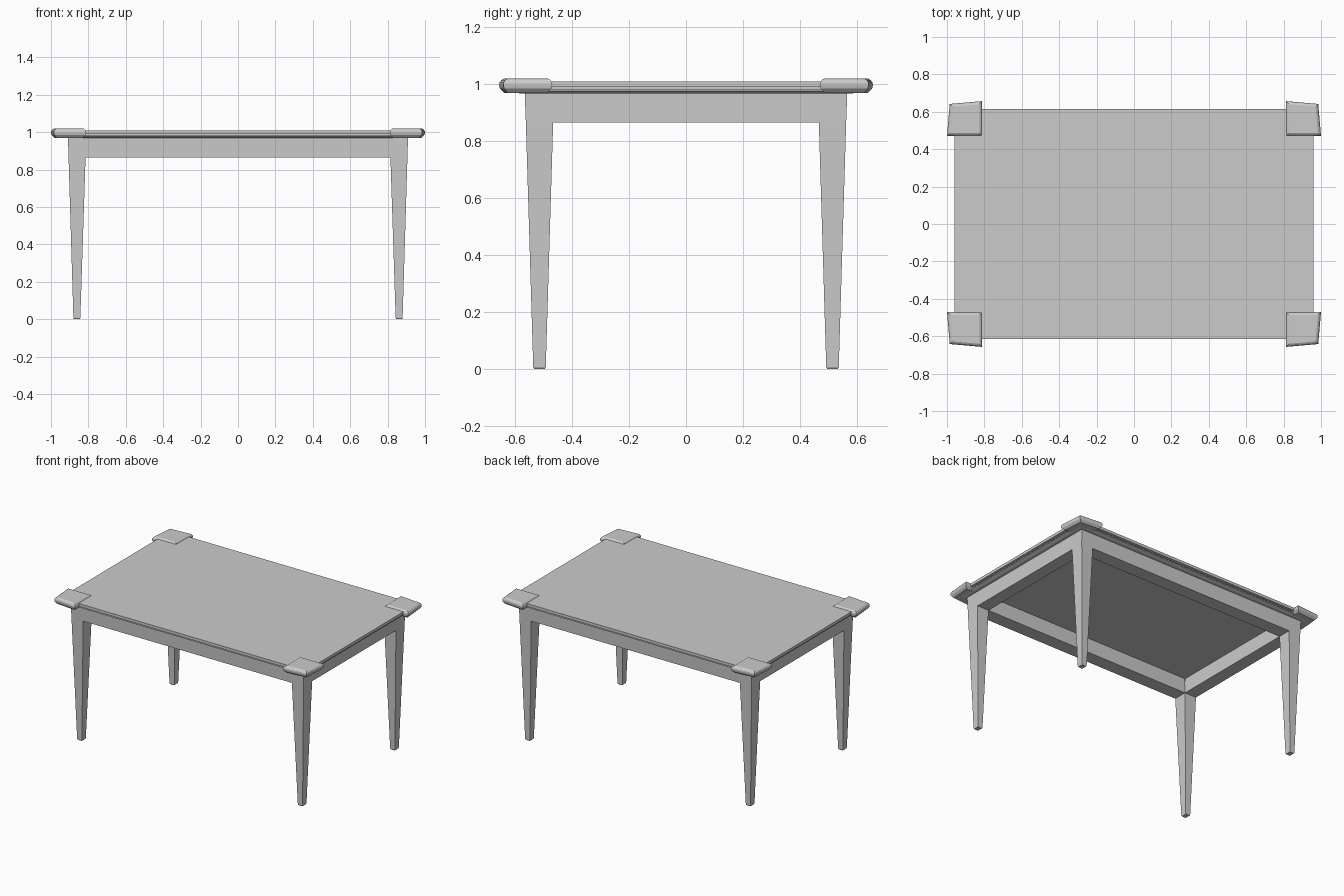
import bpy, bmesh

if "Cube" in bpy.data.objects:
    bpy.data.objects.remove(bpy.data.objects["Cube"])


def loft(name, rings, mirror=False):
    """Closed solid through stacked rings of corner points."""
    bm = bmesh.new()
    loops = [[bm.verts.new(p) for p in ring] for ring in rings]
    n = len(loops[0])
    for a, b in zip(loops, loops[1:]):
        for i in range(n):
            j = (i + 1) % n
            bm.faces.new((a[i], a[j], b[j], b[i]))
    bm.faces.new(loops[0][::-1])
    bm.faces.new(loops[-1])
    bmesh.ops.recalc_face_normals(bm, faces=bm.faces)
    me = bpy.data.meshes.new(name)
    bm.to_mesh(me)
    bm.free()
    ob = bpy.data.objects.new(name, me)
    bpy.context.collection.objects.link(ob)
    if mirror:
        m = ob.modifiers.new("mirror", 'MIRROR')
        m.use_axis = (True, True, False)
        m.use_mirror_merge = False
    return ob


def rect(x0, x1, y0, y1, z):
    return [(x0, y0, z), (x1, y0, z), (x1, y1, z), (x0, y1, z)]


def inset_rect(d, z):
    return rect(-0.96 + d, 0.96 - d, -0.615 + d, 0.615 - d, z)


# Table top with a grooved edge
loft("table_top", [inset_rect(d, z) for d, z in (
    (0.03, 0.968), (0.012, 0.976), (0.012, 0.984), (0.025, 0.984),
    (0.025, 0.99), (0.0, 0.99), (0.0, 1.01))])

# Corner caps: flared quads with bevelled rims
cap = [(0.812, 0.47), (1.0, 0.47), (0.985, 0.642), (0.812, 0.657)]
cx, cy = 0.9, 0.56


def cap_ring(s, z):
    return [(cx + (x - cx) * s, cy + (y - cy) * s, z) for x, y in cap]


loft("corner_caps", [cap_ring(s, z) for s, z in (
    (0.82, 0.97), (0.97, 0.985), (1.0, 0.996), (0.99, 1.006),
    (0.92, 1.015), (0.83, 1.02))], mirror=True)

# Tapered legs with slightly eased feet
loft("legs", [
    rect(0.846, 0.877, 0.496, 0.534, 0.0),
    rect(0.843, 0.880, 0.493, 0.537, 0.006),
    rect(0.815, 0.906, 0.467, 0.563, 0.865),
    rect(0.811, 0.909, 0.464, 0.567, 0.972)], mirror=True)

# Apron rails, flush with the leg tops
ZB, ZT = 0.865, 0.972
loft("long_aprons", [rect(-0.83, 0.83, 0.467, 0.563, ZB),
                     rect(-0.83, 0.83, 0.467, 0.567, ZT)])
loft("short_aprons", [rect(0.815, 0.906, -0.48, 0.48, ZB),
                      rect(0.815, 0.909, -0.48, 0.48, ZT)])
for name, axis in (("long_aprons", 1), ("short_aprons", 0)):
    m = bpy.data.objects[name].modifiers.new("mirror", 'MIRROR')
    m.use_axis = [i == axis for i in range(3)]
    m.use_mirror_merge = False
